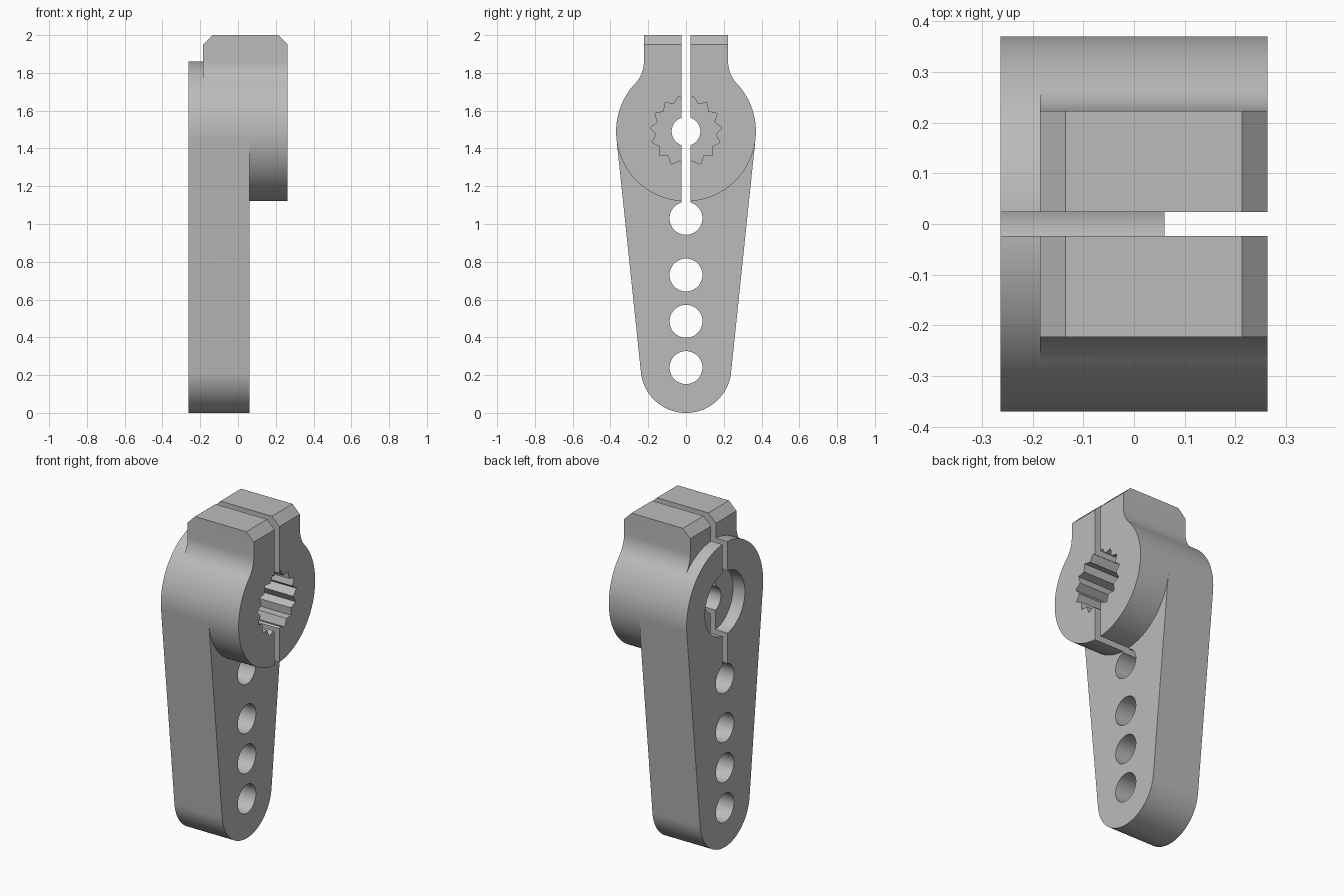
import bpy, bmesh
from math import sin, cos, radians

if "Cube" in bpy.data.objects:
    bpy.data.objects.remove(bpy.data.objects["Cube"], do_unlink=True)

# Main dimensions
HUB_Z, HUB_R = 1.49, 0.37
TIP_Z, TIP_R = 0.24, 0.24
X_BACK, X_STEP, X_ARM, X_FRONT = -0.263, -0.185, 0.06, 0.263
EAR_Y, TOP, CHAMFER = 0.223, 2.0, 0.05

grey = bpy.data.materials.new("plain grey")
grey.use_nodes = True
colour = (0.5, 0.5, 0.5, 1)
grey.diffuse_color = colour
grey.node_tree.nodes["Principled BSDF"].inputs["Base Color"].default_value = colour


def arc(y, z, r, start, end, step=1.5):
    n = max(1, round(abs(end - start) / step))
    angles = [radians(start + (end - start) * i / n) for i in range(n + 1)]
    return [(y + r * cos(a), z + r * sin(a)) for a in angles]


def prism(name, profile, x0, x1):
    """Extrude a (y, z) outline along x."""
    bm = bmesh.new()
    face = bm.faces.new([bm.verts.new((x0, y, z)) for y, z in profile])
    grown = bmesh.ops.extrude_face_region(bm, geom=[face])["geom"]
    moved = [v for v in grown if isinstance(v, bmesh.types.BMVert)]
    bmesh.ops.translate(bm, verts=moved, vec=(x1 - x0, 0, 0))
    bmesh.ops.recalc_face_normals(bm, faces=bm.faces)
    mesh = bpy.data.meshes.new(name)
    bm.to_mesh(mesh)
    bm.free()
    obj = bpy.data.objects.new(name, mesh)
    bpy.context.collection.objects.link(obj)
    mesh.materials.append(grey)
    return obj


def combine(target, tool, operation):
    """Apply a boolean and discard the tool."""
    tool.hide_render = True
    mod = target.modifiers.new("combine", "BOOLEAN")
    mod.operation, mod.solver, mod.object = operation, "EXACT", tool
    bpy.context.view_layer.objects.active = target
    bpy.ops.object.modifier_apply(modifier=mod.name)
    bpy.data.objects.remove(tool, do_unlink=True)


def disc(r, z, x0, x1, name="hole"):
    return prism(name, arc(0, z, r, 0, 360, 5)[:-1], x0, x1)


# Tapered arm: two arcs joined by tangents
arm = prism("clamping_arm",
            arc(0, HUB_Z, HUB_R, -6, 186) + arc(0, TIP_Z, TIP_R, 186, 354),
            X_BACK, X_ARM)

# Clamp: round hub flowing through hollow fillets into two ears
blend = 43.5
c = cos(radians(blend))
fil_r = (HUB_R * c - EAR_Y) / (1 - c)
fil_z = HUB_Z + (HUB_R + fil_r) * sin(radians(blend))
right = arc(0, HUB_Z, HUB_R, -90, blend)
right += arc(EAR_Y + fil_r, fil_z, fil_r, 180 + blend, 180, 4)[1:]
right.append((EAR_Y, TOP))
left = [(-y, z) for y, z in reversed(right[1:])]
clamp = prism("clamp", right + left, X_STEP, X_FRONT)

# Chamfer both ends of the clamp top
bm = bmesh.new()
bm.from_mesh(clamp.data)
ends = [e for e in bm.edges
        if all(v.co.z > TOP - 0.001 for v in e.verts)
        and abs(e.verts[0].co.x - e.verts[1].co.x) < 0.001]
bmesh.ops.bevel(bm, geom=ends, offset=CHAMFER, segments=1, affect="EDGES")
bm.to_mesh(clamp.data)
bm.free()
combine(arm, clamp, "UNION")

# Row of linkage holes
for z in (1.03, 0.73, 0.485, 0.24):
    combine(arm, disc(0.087, z, -0.4, 0.4), "DIFFERENCE")

# Screw recess, screw hole and toothed shaft socket
combine(arm, disc(0.193, HUB_Z, -0.4, X_STEP + 0.002), "DIFFERENCE")
combine(arm, disc(0.076, HUB_Z, -0.4, 0.4), "DIFFERENCE")
teeth = 15
socket = []
for i in range(teeth * 2):
    a = radians(90 + (i + 1) * 180 / teeth)
    r = 0.158 if i % 2 else 0.19
    socket.append((r * cos(a), HUB_Z + r * sin(a)))
combine(arm, prism("socket", socket, -0.08, 0.4), "DIFFERENCE")

# Clamping slit from the top down into the first hole
slit = [(-0.024, 1.03), (0.024, 1.03), (0.024, 2.2), (-0.024, 2.2)]
combine(arm, prism("slit", slit, -0.4, 0.4), "DIFFERENCE")

# Smooth curves, crisp edges
bpy.ops.object.select_all(action="DESELECT")
arm.select_set(True)
bpy.context.view_layer.objects.active = arm
bpy.ops.object.shade_smooth_by_angle(angle=radians(25))
